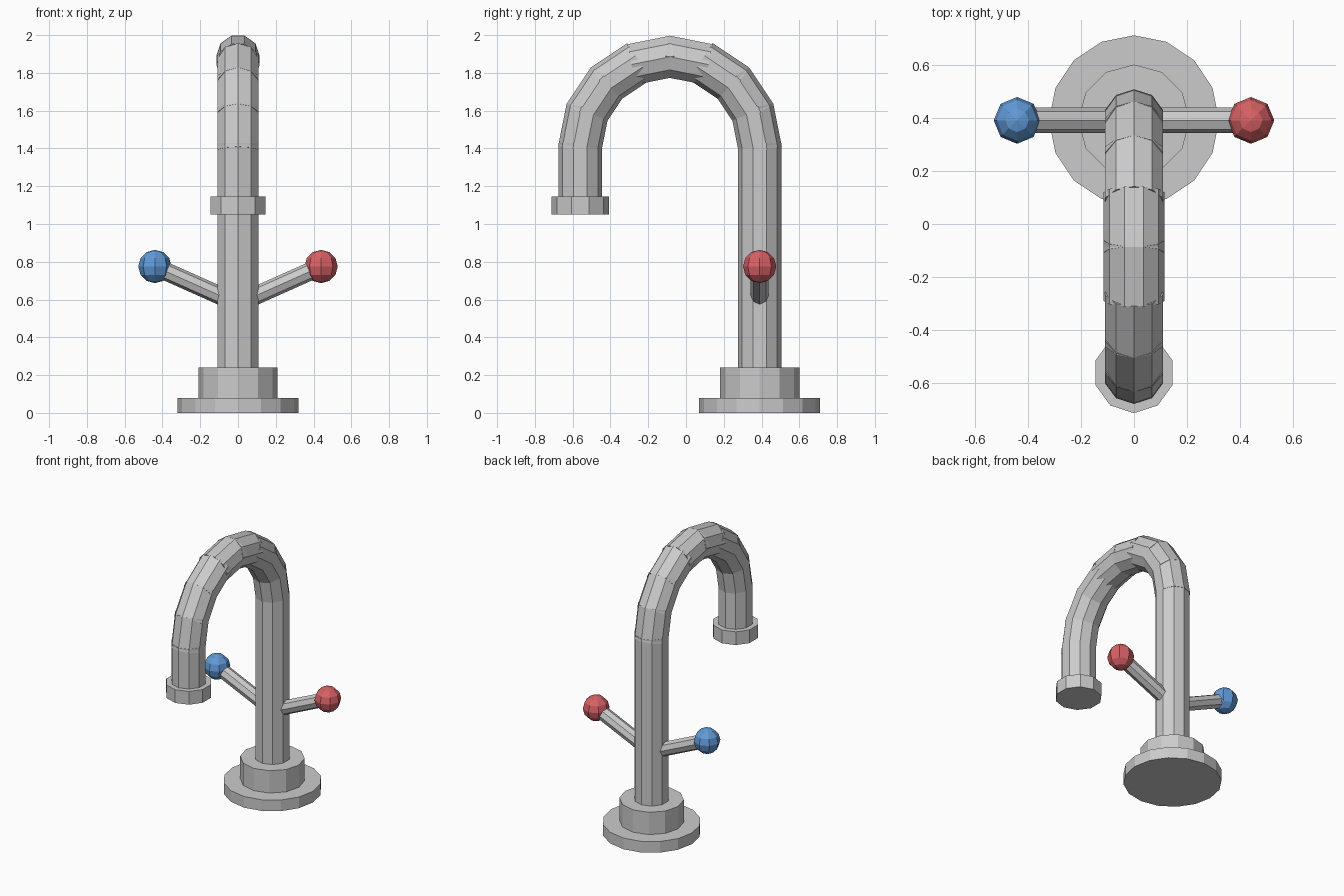
import bpy, math
from mathutils import Vector, Matrix

if "Cube" in bpy.data.objects:
    bpy.data.objects.remove(bpy.data.objects["Cube"])

COL_Y, R_TUBE = 0.39, 0.115
ARC_Y, ARC_Z, ARC_R = -0.085, 1.41, 0.475


def rod(name, a, b, radius, sides, extend=0.0, twist=0.0):
    """Closed cylinder from a to b, optionally lengthened at both ends."""
    a, b = Vector(a), Vector(b)
    d = b - a
    rot = Vector((0, 0, 1)).rotation_difference(d.normalized()).to_matrix().to_4x4()
    bpy.ops.mesh.primitive_cylinder_add(vertices=sides, radius=radius,
                                        depth=d.length + 2 * extend)
    ob = bpy.context.object
    ob.name = name
    ob.data.transform(Matrix.Translation((a + b) / 2) @ rot @ Matrix.Rotation(twist, 4, 'Z'))
    return ob


def material(name, color):
    m = bpy.data.materials.new(name)
    m.diffuse_color = color
    m.use_nodes = True
    m.node_tree.nodes["Principled BSDF"].inputs["Base Color"].default_value = m.diffuse_color
    return m


# Stepped base
rod("base_plate", (0, COL_Y, 0), (0, COL_Y, 0.08), 0.32, 16)
rod("base_collar", (0, COL_Y, 0.08), (0, COL_Y, 0.24), 0.21, 12)

# Upright column
rod("column", (0, COL_Y, 0.2), (0, COL_Y, ARC_Z + 0.02), R_TUBE, 10)

# Curved neck made of overlapping straight tube pieces
STEPS = 8
step = math.pi / STEPS
pts = [(0, ARC_Y + ARC_R * math.cos(i * step), ARC_Z + ARC_R * math.sin(i * step))
       for i in range(STEPS + 1)]
for i in range(STEPS):
    twist = math.pi / 2 if i in (3, 4) else 0
    rod(f"neck_piece_{i + 1}", pts[i], pts[i + 1], R_TUBE, 10,
        extend=R_TUBE * math.tan(step / 2), twist=twist)

# Downward spout and nozzle ring
SPOUT_Y = ARC_Y - ARC_R
rod("spout", (0, SPOUT_Y, 1.08), (0, SPOUT_Y, ARC_Z + 0.02), R_TUBE, 10)
rod("nozzle", (0, SPOUT_Y, 1.05), (0, SPOUT_Y, 1.145), 0.152, 10)

# Hot and cold handles with knobs
for side, label, color in ((1, "hot", (0.68, 0.12, 0.13, 1)),
                           (-1, "cold", (0.12, 0.32, 0.68, 1))):
    tip = (side * 0.44, COL_Y, 0.775)
    rod(label + "_lever", (side * 0.03, COL_Y, 0.592), tip, 0.048, 8)
    bpy.ops.mesh.primitive_uv_sphere_add(segments=8, ring_count=6, radius=0.088, location=tip)
    knob = bpy.context.object
    knob.name = label + "_knob"
    knob.data.materials.append(material(label + "_color", color))
